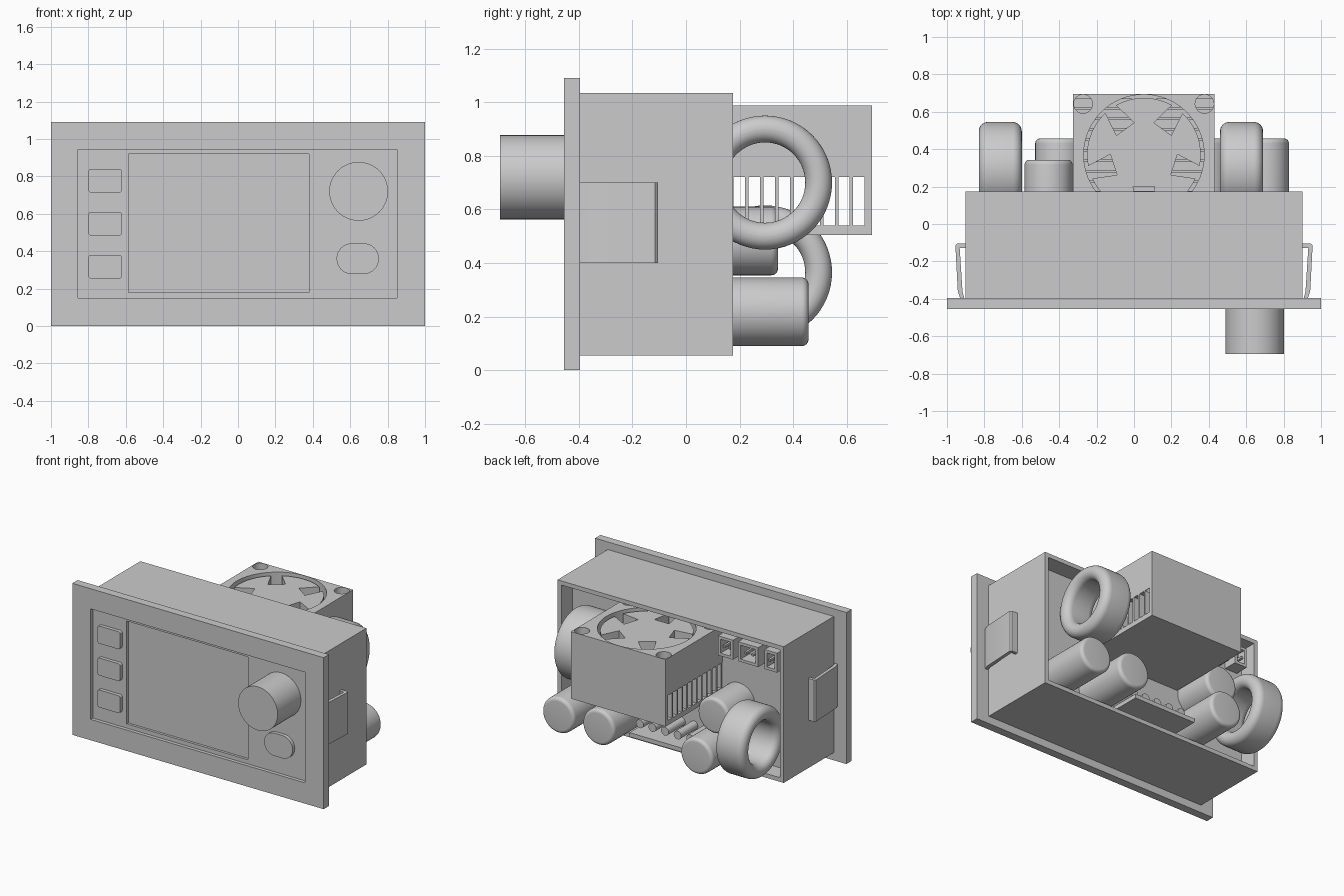
import bpy, bmesh
from math import sin, cos, pi, radians
from mathutils import Vector

default = bpy.data.objects.get("Cube")
if default:
    bpy.data.objects.remove(default, do_unlink=True)

grey = bpy.data.materials.new("plain grey")
grey.use_nodes = True
COLOUR = (0.6, 0.6, 0.6, 1)
grey.diffuse_color = COLOUR
grey.node_tree.nodes["Principled BSDF"].inputs["Base Color"].default_value = COLOUR
parts = []


def finish(name, bm):
    bmesh.ops.remove_doubles(bm, verts=bm.verts, dist=0.0002)
    bmesh.ops.recalc_face_normals(bm, faces=bm.faces)
    mesh = bpy.data.meshes.new(name)
    bm.to_mesh(mesh)
    bm.free()
    mesh.materials.clear()
    mesh.materials.append(grey)
    obj = bpy.data.objects.new(name, mesh)
    bpy.context.collection.objects.link(obj)
    parts.append(obj)
    return obj


def box(name, x, y, z):
    bm = bmesh.new()
    bmesh.ops.create_cube(bm, size=1)
    for v in bm.verts:
        v.co = [(a + b) / 2 + c * (b - a) for c, (a, b) in zip(v.co, (x, y, z))]
    return finish(name, bm)


# Outlines
def rect(x0, x1, y0, y1):
    return [(x0, y0), (x1, y0), (x1, y1), (x0, y1)]


def round_rect(x0, x1, y0, y1, r, n=8):
    corners = [(x1 - r, y1 - r), (x0 + r, y1 - r), (x0 + r, y0 + r), (x1 - r, y0 + r)]
    return [(cx + r * cos(pi / 2 * (k + i / n)), cy + r * sin(pi / 2 * (k + i / n)))
            for k, (cx, cy) in enumerate(corners) for i in range(n + 1)]


def circle(cx, cy, r, n=64):
    return [(cx + r * cos(2 * pi * i / n), cy + r * sin(2 * pi * i / n)) for i in range(n)]


def plate(name, loops, start, end, axis="Y"):
    """Extrude an outline, with any further loops as holes, along Y or Z."""
    curve = bpy.data.curves.new(name, "CURVE")
    curve.dimensions, curve.fill_mode = "2D", "BOTH"
    curve.extrude = (end - start) / 2
    for loop in loops:
        spline = curve.splines.new("POLY")
        spline.points.add(len(loop) - 1)
        for p, (u, v) in zip(spline.points, loop):
            p.co = (u, v, 0, 1)
        spline.use_cyclic_u = True
    tmp = bpy.data.objects.new(name, curve)
    bpy.context.collection.objects.link(tmp)
    mesh = bpy.data.meshes.new_from_object(
        tmp.evaluated_get(bpy.context.evaluated_depsgraph_get()))
    bpy.data.objects.remove(tmp)
    bpy.data.curves.remove(curve)
    bm = bmesh.new()
    bm.from_mesh(mesh)
    bpy.data.meshes.remove(mesh)
    mid = (start + end) / 2
    for v in bm.verts:
        u, w, h = v.co
        v.co = (u, h + mid, w) if axis == "Y" else (u, w, h + mid)
    return finish(name, bm)


def lathe(name, profile, centre, axis, closed=False, steps=64):
    """Spin (radius, height) points round an X or Y axis through centre."""
    bm = bmesh.new()
    verts = [bm.verts.new((h, r, 0) if axis == "X" else (r, h, 0)) for r, h in profile]
    edges = [bm.edges.new(p) for p in zip(verts, verts[1:])]
    if closed:
        edges.append(bm.edges.new((verts[-1], verts[0])))
    direction = Vector((1, 0, 0) if axis == "X" else (0, 1, 0))
    bmesh.ops.spin(bm, geom=verts + edges, cent=(0, 0, 0), axis=direction,
                   angle=2 * pi, steps=steps)
    bmesh.ops.translate(bm, verts=bm.verts, vec=centre)
    return finish(name, bm)


# Housing, open at the back, with the circuit board inside
BACK, BOARD = 0.175, 0.05
outer = rect(-0.9, 0.9, 0.055, 1.035)
inner = rect(-0.87, 0.87, 0.085, 1.005)
plate("housing", [outer, inner], -0.395, BACK)
box("circuit_board", (-0.87, 0.87), (0.02, BOARD), (0.085, 1.005))

# Bezel with recessed control panel and deeper screen
window = rect(-0.855, 0.85, 0.15, 0.945)
screen = rect(-0.585, 0.38, 0.18, 0.92)
plate("bezel", [rect(-1, 1, 0, 1.09), window], -0.455, -0.395)
plate("control_panel", [window, screen], -0.43, -0.395)
plate("screen", [screen], -0.412, -0.395)
for i in range(3):
    z = 0.317 + 0.23 * i
    plate(f"button_{i + 1}", [round_rect(-0.8, -0.62, z - 0.063, z + 0.063, 0.015)],
          -0.455, -0.41)
plate("oval_button", [round_rect(0.527, 0.753, 0.278, 0.442, 0.081)], -0.455, -0.41)
lathe("control_knob", [(0, -0.695), (0.157, -0.695), (0.157, -0.41), (0, -0.41)],
      (0.645, 0, 0.72), "Y")

# Spring clips on both sides
for side, name in ((1, "left_clip"), (-1, "right_clip")):
    path = [(0.9, -0.105), (0.945, -0.105), (0.955, -0.115), (0.942, -0.36),
            (0.93, -0.395), (0.908, -0.395), (0.917, -0.36), (0.932, -0.128), (0.9, -0.128)]
    plate(name, [[(side * x, y) for x, y in path]], 0.4, 0.7, "Z")

# Cooling block: floor, fins, end wall and fan frame
X0, X1, Y0, Y1 = -0.325, 0.43, BOARD, 0.695
CX, CY = 0.053, 0.37
box("cooler_floor", (X0, X1), (Y0, Y1), (0.505, 0.54))
box("cooler_end_wall", (X0, X1), (0.667, Y1), (0.54, 0.72))
for i in range(11):
    y = 0.611 - 0.0558 * i
    box(f"cooling_fin_{i + 1}", (X0, X1), (y, y + 0.013), (0.54, 0.72))
screw_holes = [circle(x, y, 0.05, 32) for x in (X0 + 0.053, X1 - 0.053)
               for y in (Y0 + 0.053, Y1 - 0.053)]
plate("fan_frame", [rect(X0, X1, Y0, Y1), circle(CX, CY, 0.322)] + screw_holes,
      0.72, 0.987, "Z")

# Fan rotor with five notches in its rim
rotor = []
for k in range(5):
    a = radians(-90 + 72 * k)
    for r, w in ((0.302, -0.035), (0.17, -0.058), (0.17, 0.058), (0.302, 0.035)):
        rotor.append((CX + r * cos(a) - w * sin(a), CY + r * sin(a) + w * cos(a)))
    for i in range(1, 12):
        b = a + radians(8 + 56 * i / 12)
        rotor.append((CX + 0.304 * cos(b), CY + 0.304 * sin(b)))
plate("fan_rotor", [rotor], 0.725, 0.97, "Z")

# Coils lying on their sides
for name, x, z in (("left_coil", 0.575, 0.70), ("right_coil", -0.715, 0.365)):
    lathe(name, round_rect(0.15, 0.25, -0.115, 0.115, 0.049), (x, 0.295, z), "X", True)

# Capacitors with rounded ends
for i, (x, z, end) in enumerate(((0.70, 0.218, 0.457), (0.38, 0.218, 0.457),
                                 (-0.40, 0.218, 0.457), (-0.457, 0.482, 0.343))):
    r, f = 0.128, 0.025
    bend = [(r - f + f * cos(pi / 12 * j), end - f + f * sin(pi / 12 * j)) for j in range(7)]
    lathe(f"capacitor_{i + 1}", [(0, BOARD), (r, BOARD)] + bend + [(0, end)],
          (x, 0, z), "Y", steps=48)

# Terminal strip with pins
box("terminal_strip", (-0.26, 0.24), (BOARD, 0.3), (0.13, 0.16))
for i in range(5):
    x = -0.2 + 0.1 * i
    lathe(f"terminal_pin_{i + 1}", [(0, BOARD), (0.03, BOARD), (0.03, 0.24), (0, 0.24)],
          (x, 0, 0.21), "Y", steps=24)

# Small sockets on the board
for i, (x, w) in enumerate(((-0.42, 0.06), (-0.6, 0.08), (-0.78, 0.05))):
    plate(f"socket_{i + 1}", [rect(x - w, x + w, 0.82, 0.96),
                              rect(x - w + 0.02, x + w - 0.02, 0.84, 0.94)], BOARD, 0.15)
    for s in (-1, 1):
        px = x + s * w * 0.35
        box(f"socket_pin_{i + 1}", (px - 0.008, px + 0.008), (BOARD, 0.14), (0.88, 0.896))

# Smooth shading with sharp edges kept
bpy.ops.object.select_all(action="DESELECT")
for obj in parts:
    obj.select_set(True)
bpy.context.view_layer.objects.active = parts[0]
bpy.ops.object.shade_smooth_by_angle(angle=radians(35))
